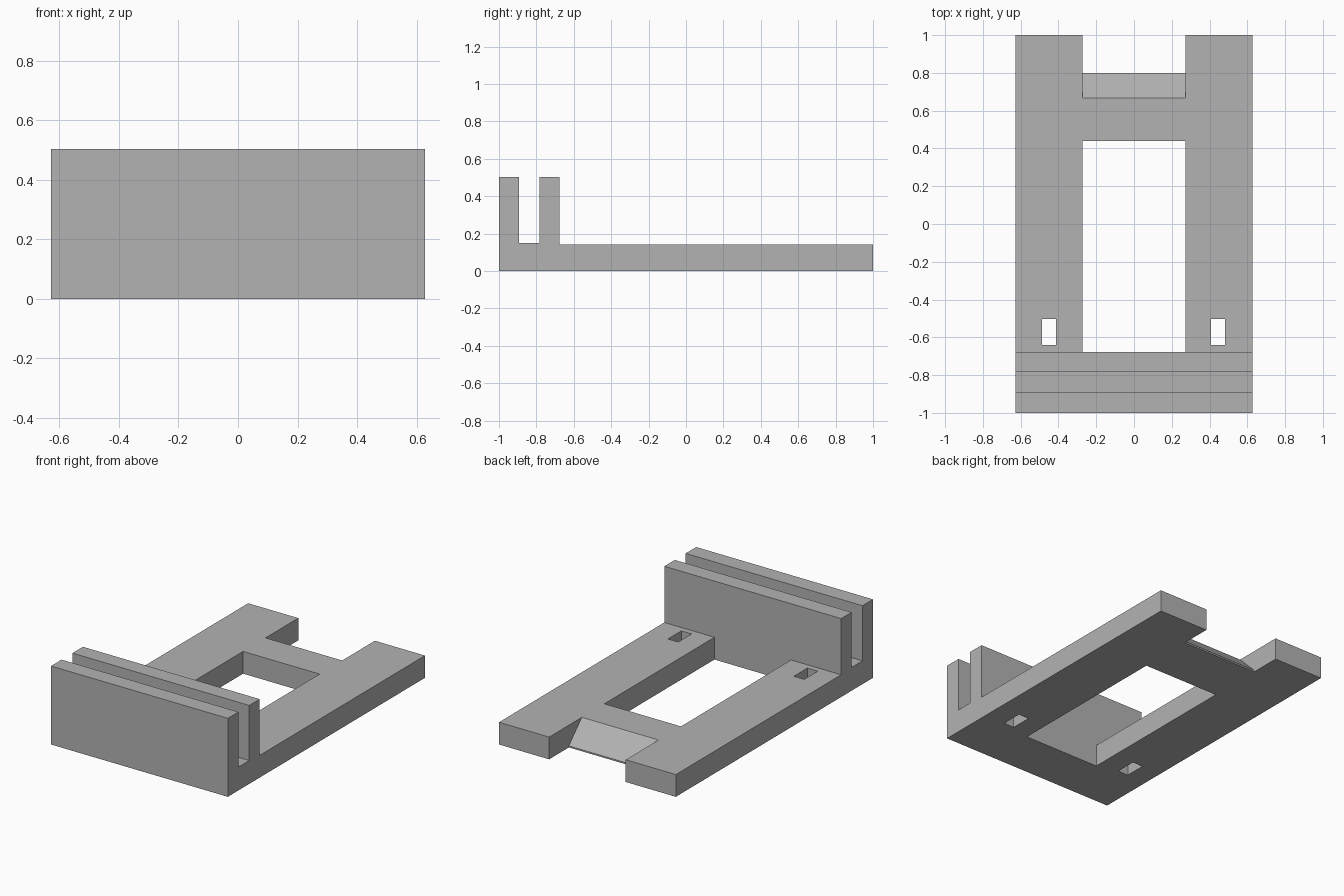
import bpy, bmesh

cube = bpy.data.objects.get("Cube")
if cube:
    bpy.data.objects.remove(cube, do_unlink=True)

HALF_W, PLATE, WALL_TOP = 0.628, 0.143, 0.504
INNER, WALL_BACK = 0.272, -0.677

gray = bpy.data.materials.new("plain gray")
gray.use_nodes = True
color = (0.45, 0.45, 0.45, 1)
gray.diffuse_color = color
gray.node_tree.nodes["Principled BSDF"].inputs["Base Color"].default_value = color


def extrude_profile(name, profile, x0, x1):
    """Extrude a (y, z) outline along x."""
    bm = bmesh.new()
    face = bm.faces.new([bm.verts.new((x0, y, z)) for y, z in profile])
    out = bmesh.ops.extrude_face_region(bm, geom=[face])
    verts = [v for v in out["geom"] if isinstance(v, bmesh.types.BMVert)]
    bmesh.ops.translate(bm, verts=verts, vec=(x1 - x0, 0, 0))
    bmesh.ops.recalc_face_normals(bm, faces=bm.faces)
    mesh = bpy.data.meshes.new(name)
    bm.to_mesh(mesh)
    bm.free()
    mesh.materials.append(gray)
    obj = bpy.data.objects.new(name, mesh)
    bpy.context.collection.objects.link(obj)
    return obj


def cut(target, name, profile, x0, x1):
    """Subtract an extruded outline from the target."""
    cutter = extrude_profile(name, profile, x0, x1)
    mod = target.modifiers.new(name, "BOOLEAN")
    mod.operation, mod.solver, mod.object = "DIFFERENCE", "EXACT", cutter
    bpy.context.view_layer.objects.active = target
    bpy.ops.object.modifier_apply(modifier=mod.name)
    bpy.data.objects.remove(cutter, do_unlink=True)


def hole(y0, y1):
    return [(y0, -0.1), (y1, -0.1), (y1, 0.2), (y0, 0.2)]


# Base plate with two upright walls and the channel between them
frame = extrude_profile("slotted_base_frame", [
    (-1, 0), (1, 0), (1, PLATE), (WALL_BACK, PLATE), (WALL_BACK, WALL_TOP),
    (-0.783, WALL_TOP), (-0.783, 0.15), (-0.893, 0.15),
    (-0.893, WALL_TOP), (-1, WALL_TOP)], -HALF_W, HALF_W)

# Central window
cut(frame, "window_cutter", hole(WALL_BACK, 0.44), -INNER, INNER)

# Rear notch with a sloped inner edge above a thin lip
cut(frame, "rear_notch_cutter", [
    (0.668, PLATE), (0.8, 0.01), (0.8, -0.1), (1.1, -0.1),
    (1.1, 0.2), (0.668, 0.2)], -INNER, INNER)

# Small strap slots beside the wall
for side, x in (("right", -0.451), ("left", 0.444)):
    cut(frame, side + "_slot_cutter", hole(-0.64, -0.503), x - 0.037, x + 0.037)
